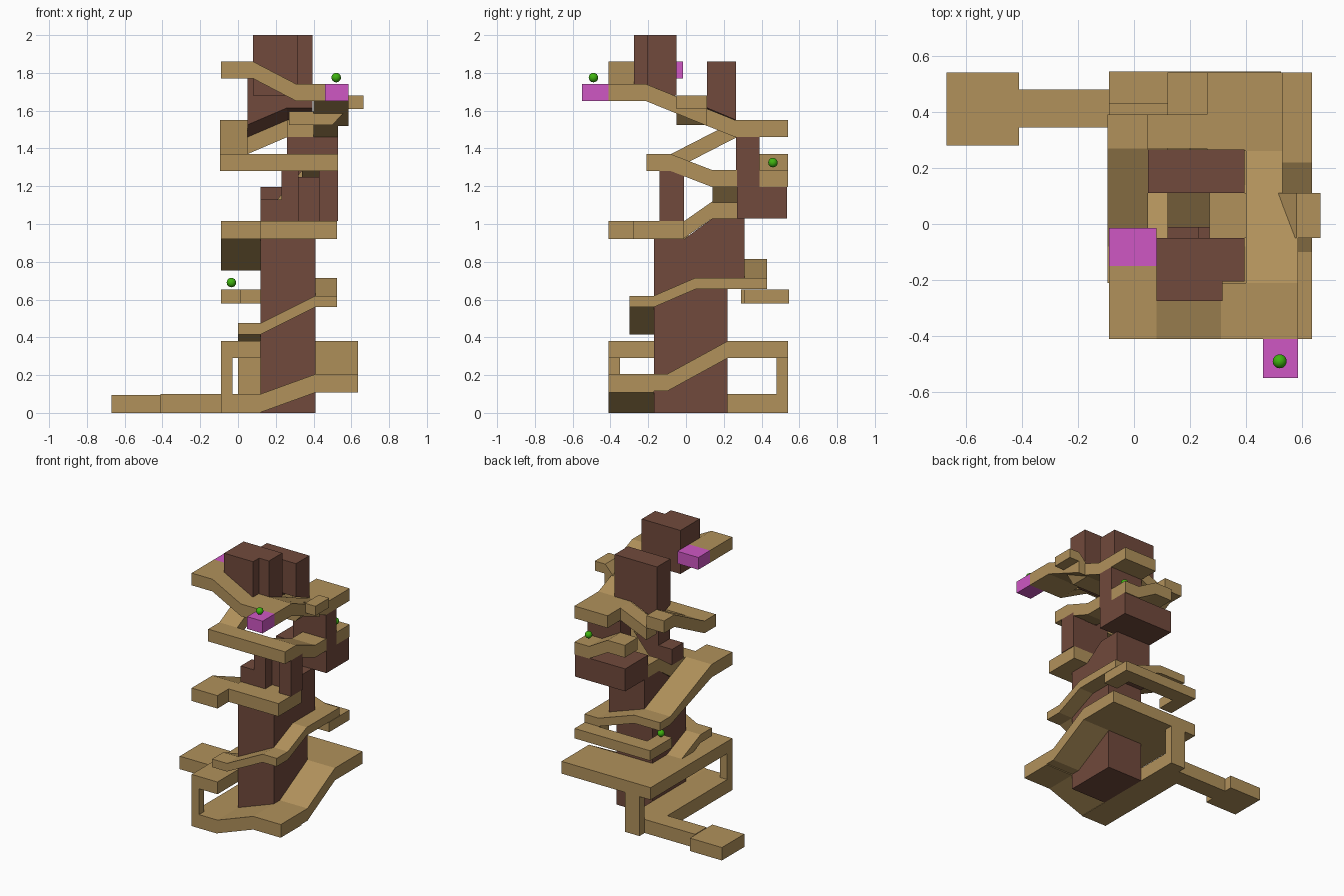
import bpy, bmesh

def mat(name, c):
    m = bpy.data.materials.new(name)
    m.diffuse_color = (*c, 1)
    return m

WOOD = mat("tan_wood", (0.44, 0.285, 0.105))
TRUNK = mat("brown_trunk", (0.165, 0.068, 0.045))
PINK = mat("pink_pad", (0.62, 0.095, 0.55))
GREEN = mat("green_ball", (0.05, 0.45, 0.005))

def strip(name, axis, w0, w1, stations, m=WOOD):
    """Slab running along x or y, w0..w1 wide; stations are (position, bottom z, top z)."""
    bm = bmesh.new()
    rings = []
    for a, lo, hi in stations:
        ring = []
        for w, z in ((w0, lo), (w1, lo), (w1, hi), (w0, hi)):
            ring.append(bm.verts.new((a, w, z) if axis == "x" else (w, a, z)))
        rings.append(ring)
    for r, s in zip(rings, rings[1:]):
        for i in range(4):
            j = (i + 1) % 4
            bm.faces.new((r[i], r[j], s[j], s[i]))
    bm.faces.new(rings[0])
    bm.faces.new(rings[-1])
    bmesh.ops.recalc_face_normals(bm, faces=bm.faces)
    me = bpy.data.meshes.new(name)
    bm.to_mesh(me)
    bm.free()
    me.materials.append(m)
    ob = bpy.data.objects.new(name, me)
    bpy.context.collection.objects.link(ob)
    return ob

def box(name, x0, x1, y0, y1, z0, z1, m=WOOD):
    return strip(name, "x", y0, y1, [(x0, z0, z1), (x1, z0, z1)], m)

def run(name, axis, w0, w1, pts, t=0.09):
    """Walkway of constant thickness; pts are (position, top z)."""
    return strip(name, axis, w0, w1, [(a, z - t, z) for a, z in pts])

# entry pad, bridge and ground ring
box("entry_pad", -0.67, -0.41, 0.28, 0.54, 0, 0.095)
box("entry_bridge", -0.41, -0.09, 0.345, 0.48, 0, 0.1)
box("ground_left_walk", -0.09, 0.12, -0.41, 0.48, 0, 0.1)
run("ground_front_ramp", "x", -0.41, -0.17, [(0.12, 0.1), (0.41, 0.205), (0.635, 0.205)], 0.097)
run("ground_right_ramp", "y", 0.41, 0.635, [(-0.17, 0.205), (-0.1, 0.205), (0.22, 0.38)])
run("first_back_walk", "x", 0.22, 0.54, [(-0.09, 0.38), (0.635, 0.38)])
run("first_left_walk", "y", -0.09, 0.12, [(-0.41, 0.38), (0.22, 0.38)])
box("front_post", -0.09, -0.03, -0.41, -0.35, 0.1, 0.29)
box("back_post", 0.0, 0.12, 0.48, 0.54, 0, 0.29)

# narrow second turn
run("second_left_ramp", "y", 0.0, 0.12, [(0.05, 0.38), (-0.17, 0.475), (-0.3, 0.475)], 0.06)
run("second_front_ramp", "x", -0.3, -0.17, [(0.12, 0.475), (0.41, 0.62), (0.525, 0.62)], 0.06)
run("second_right_ramp", "y", 0.41, 0.525, [(-0.17, 0.62), (0.05, 0.715), (0.43, 0.715)], 0.06)
run("second_back_ramp", "x", 0.31, 0.43, [(0.41, 0.715), (0.12, 0.815), (-0.09, 0.815)], 0.06)
box("branch_corner", 0.41, 0.525, 0.31, 0.545, 0.58, 0.653)
box("branch_walk", -0.09, 0.41, 0.43, 0.545, 0.58, 0.653)
box("branch_end", -0.09, 0.015, 0.29, 0.43, 0.58, 0.653)

# third turn
strip("third_left_ramp", "y", -0.09, 0.12,
      [(0.31, 0.755, 0.815), (-0.17, 0.92, 1.015), (-0.41, 0.92, 1.015)])
box("third_front_walk", 0.12, 0.525, -0.28, -0.01, 0.92, 1.015)
run("inner_ramp", "y", 0.12, 0.27, [(-0.01, 1.015), (0.14, 1.12), (0.27, 1.12)])
run("inner_back_ramp", "x", 0.14, 0.27, [(0.2, 1.12), (0.34, 1.285), (0.53, 1.285)])

# fourth turn
run("fourth_right_ramp", "y", 0.34, 0.53, [(0.14, 1.285), (-0.08, 1.37), (-0.21, 1.37)])
run("fourth_front_walk", "x", -0.21, -0.08, [(-0.095, 1.37), (0.34, 1.37)])
run("fourth_left_ramp", "y", -0.095, 0.05, [(-0.08, 1.37), (0.27, 1.55), (0.39, 1.55)])
run("fourth_back_ramp", "x", 0.27, 0.39, [(0.05, 1.46), (0.26, 1.55)])
run("ball_ledge", "x", 0.39, 0.54, [(0.53, 1.285), (0.41, 1.285), (0.26, 1.37), (0.12, 1.37)])

# top turn
run("top_back_walk", "x", 0.26, 0.54, [(0.26, 1.55), (0.53, 1.55)])
run("top_right_ramp", "y", 0.4, 0.53, [(0.26, 1.55), (-0.21, 1.74)])
run("top_right_edge", "y", 0.53, 0.585, [(0.11, 1.61), (-0.21, 1.74)])
run("top_right_landing", "y", 0.31, 0.585, [(-0.21, 1.74), (-0.41, 1.74)])
run("top_front_ramp", "x", -0.41, -0.27, [(-0.09, 1.86), (0.08, 1.86), (0.31, 1.74)])
run("top_left_landing", "y", -0.09, 0.08, [(-0.27, 1.86), (-0.15, 1.86)])
run("side_spur", "x", -0.05, 0.11, [(0.27, 1.595), (0.5, 1.595), (0.58, 1.68), (0.665, 1.68)], 0.07)

# pink pads
box("front_pad", 0.46, 0.585, -0.55, -0.41, 1.65, 1.74, PINK)
box("left_pad", -0.09, 0.08, -0.15, -0.015, 1.77, 1.86, PINK)

# trunk sections
box("lower_trunk", 0.12, 0.41, -0.17, 0.22, 0, 0.92, TRUNK)
strip("middle_trunk", "y", 0.12, 0.41, [(-0.01, 0.715, 0.92), (0.14, 0.715, 1.03), (0.31, 0.715, 1.03)], TRUNK)
box("pillar_low", 0.12, 0.23, -0.14, -0.01, 1.015, 1.13, TRUNK)
box("pillar_left", 0.23, 0.32, -0.14, -0.01, 1.015, 1.28, TRUNK)
box("pillar_filler", 0.32, 0.43, -0.06, -0.01, 1.015, 1.25, TRUNK)
box("pillar_right", 0.43, 0.53, -0.14, -0.01, 1.015, 1.28, TRUNK)
box("hanging_block", 0.12, 0.53, 0.27, 0.535, 1.03, 1.195, TRUNK)
box("back_column", 0.26, 0.53, 0.265, 0.39, 1.195, 1.46, TRUNK)
# upper back block: underside drops towards the back and the left
back = strip("upper_back_block", "x", 0.11, 0.265,
             [(0.05, 1.46, 1.86), (0.26, 1.55, 1.86), (0.395, 1.55, 1.86)], TRUNK)
for v in back.data.vertices:
    if v.co.y < 0.2 and v.co.z < 1.7:
        v.co.z += 0.065
box("top_trunk", 0.08, 0.315, -0.275, -0.05, 1.68, 2.0, TRUNK)
box("top_trunk_side", 0.315, 0.395, -0.205, -0.05, 1.68, 2.0, TRUNK)

# balls
for i, p in enumerate([(0.52, -0.49, 1.775), (-0.035, 0.34, 0.69), (0.47, 0.46, 1.325)]):
    bpy.ops.mesh.primitive_uv_sphere_add(segments=20, ring_count=12, radius=0.025, location=p)
    ob = bpy.context.object
    ob.name = f"ball_{i + 1}"
    ob.data.materials.append(GREEN)
    bpy.ops.object.shade_smooth()
